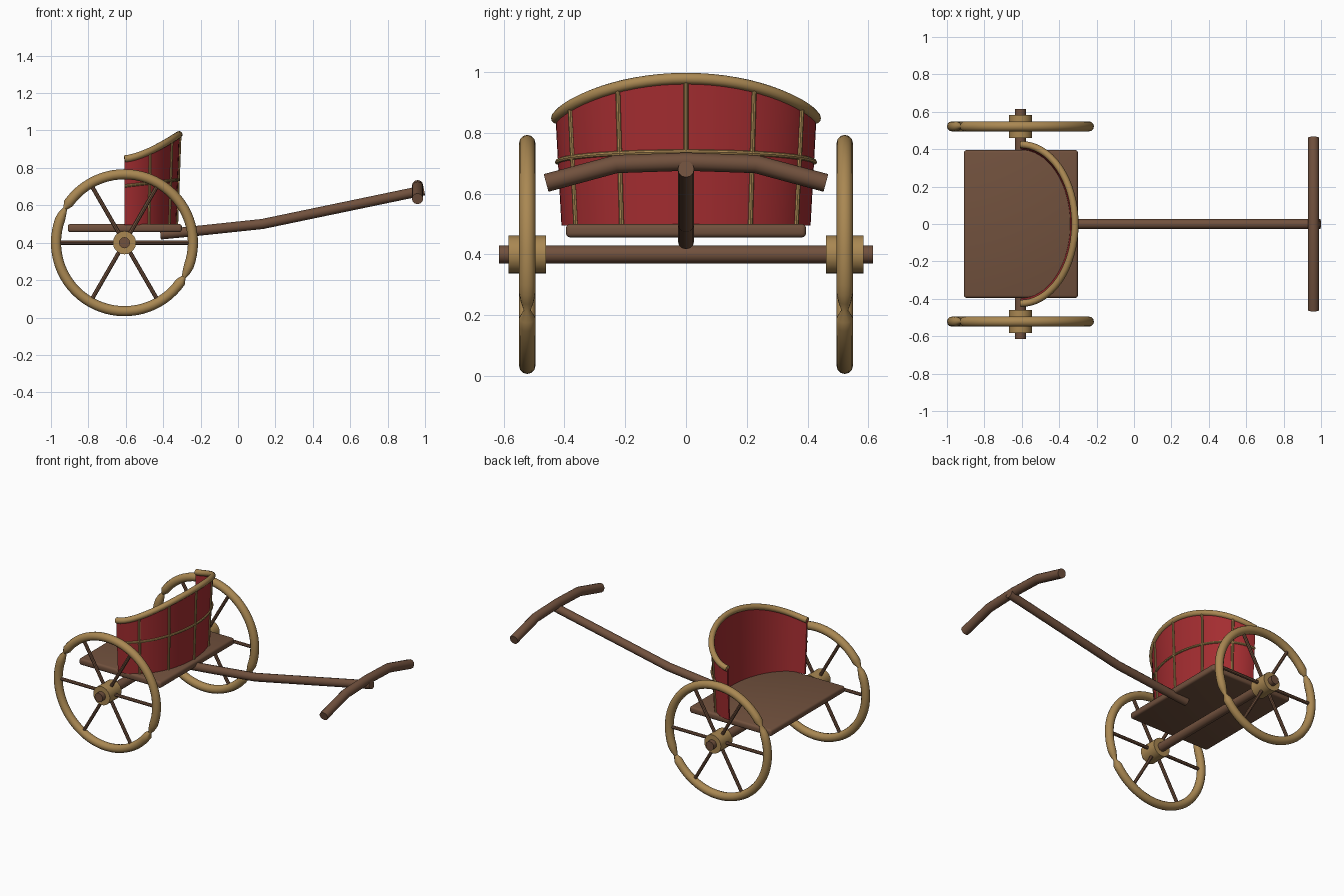
import bpy, bmesh, math
from mathutils import Vector

if "Cube" in bpy.data.objects:
    bpy.data.objects.remove(bpy.data.objects["Cube"])


def material(name, rgb):
    m = bpy.data.materials.new(name)
    m.diffuse_color = (*rgb, 1)
    m.use_nodes = True
    m.node_tree.nodes["Principled BSDF"].inputs["Base Color"].default_value = m.diffuse_color
    return m


WOOD = material("brown wood", (0.165, 0.082, 0.047))
GOLD = material("golden wood", (0.40, 0.245, 0.085))
RED = material("red panel", (0.37, 0.026, 0.030))


def finish(name, bm, mat, angle=40):
    bmesh.ops.recalc_face_normals(bm, faces=bm.faces[:])
    me = bpy.data.meshes.new(name)
    bm.to_mesh(me)
    bm.free()
    me.materials.append(mat)
    ob = bpy.data.objects.new(name, me)
    bpy.context.collection.objects.link(ob)
    bpy.ops.object.select_all(action='DESELECT')
    ob.select_set(True)
    bpy.context.view_layer.objects.active = ob
    bpy.ops.object.shade_smooth_by_angle(angle=math.radians(angle))
    return ob


def tube(name, pts, radius, mat, up=(0, 0, 1), sides=12, closed=False):
    """Round bar swept along pts; radius is a number or one value per point."""
    pts, up, n = [Vector(p) for p in pts], Vector(up), len(pts)
    radii = radius if isinstance(radius, list) else [radius] * n
    bm = bmesh.new()
    rings = []
    for i, p in enumerate(pts):
        a = pts[i - 1] if closed or i else p
        b = pts[(i + 1) % n] if closed or i < n - 1 else p
        t = (b - a).normalized()
        u = t.cross(up).normalized()
        v = u.cross(t)
        angles = [2 * math.pi * k / sides for k in range(sides)]
        rings.append([bm.verts.new(p + radii[i] * (u * math.cos(s) + v * math.sin(s)))
                      for s in angles])
    for i in range(n if closed else n - 1):
        r, q = rings[i], rings[(i + 1) % n]
        for k in range(sides):
            j = (k + 1) % sides
            bm.faces.new((r[k], r[j], q[j], q[k]))
    if not closed:
        bm.faces.new(rings[0])
        bm.faces.new(rings[-1])
    return finish(name, bm, mat)


AX, AZ = -0.607, 0.40          # axle position

# Axle and wheels
tube("axle", [(AX, -0.615, AZ), (AX, 0.615, AZ)], 0.03, WOOD)
for side, label in ((-1, "near"), (1, "far")):
    y = 0.522 * side
    tube(label + "_hub", [(AX, y - 0.062, AZ), (AX, y + 0.062, AZ)], 0.062, GOLD, sides=20)
    # bent rim, pinched at its two joints
    steps, pts, radii = 72, [], []
    for i in range(steps):
        a = 2 * math.pi * i / steps
        pts.append((AX + 0.366 * math.cos(a), y, AZ + 0.366 * math.sin(a)))
        gap = abs((math.degrees(a) - 151 + 90) % 180 - 90)
        radii.append(0.027 * min(1, 0.3 + gap / 8))
    tube(label + "_rim", pts, radii, GOLD, up=(0, 1, 0), closed=True)
    for k in range(6):
        a = math.radians(60 * k)
        c, s = math.cos(a), math.sin(a)
        tube(f"{label}_spoke_{k + 1}",
             [(AX + r * c, y, AZ + r * s) for r in (0.04, 0.36)],
             0.011, WOOD, up=(0, 1, 0), sides=8)

# Floor board with rounded edges
bm = bmesh.new()
bmesh.ops.create_cube(bm, size=1)
for v in bm.verts:
    v.co = (-0.605 + 0.61 * v.co.x, 0.79 * v.co.y, 0.478 + 0.044 * v.co.z)
bmesh.ops.bevel(bm, geom=bm.edges[:], offset=0.014, segments=3, profile=0.5, affect='EDGES')
finish("floor_board", bm, WOOD)

# Draught pole and yoke
tube("pole", [(-0.415, 0, 0.444), (-0.24, 0, 0.461), (0.13, 0, 0.50), (0.995, 0, 0.68)],
     0.027, WOOD, up=(0, 1, 0))
tube("yoke", [(0.96, -0.46, 0.635), (0.96, -0.23, 0.697), (0.96, 0, 0.705),
              (0.96, 0.23, 0.697), (0.96, 0.46, 0.635)], 0.03, WOOD, up=(1, 0, 0))


# Curved front wall: half ellipse in plan, flaring upward, highest at the middle
def top_z(t):
    return 0.848 + 0.130 * max(0, math.cos(t)) ** 1.5


def wall(t, z, out=0.0):
    flare = 0.955 + 0.045 * (z - 0.5) / 0.35
    return Vector((AX + (0.287 * flare + out) * math.cos(t),
                   (0.425 * flare + out) * math.sin(t), z))


ARC = [math.radians(-90 + 180 * i / 32) for i in range(33)]

bm = bmesh.new()
cols = []
for t in ARC:
    corners = []
    for out in (0.004, -0.008):
        corners += [wall(t, 0.495, out), wall(t, top_z(t), out)]
    cols.append([bm.verts.new(corners[k]) for k in (0, 1, 3, 2)])
for a, b in zip(cols, cols[1:]):
    for k in range(4):
        j = (k + 1) % 4
        bm.faces.new((a[k], a[j], b[j], b[k]))
bm.faces.new(cols[0])
bm.faces.new(cols[-1])
finish("front_wall", bm, RED)

# Top rail, mid band and upright ribs
tube("top_rail", [wall(t, top_z(t)) for t in ARC], 0.019, GOLD)
tube("mid_band", [wall(t, 0.703 + 0.034 * math.cos(t), 0.006) for t in ARC], 0.008, GOLD, sides=8)
for k, deg in enumerate((-62, -31, 0, 31, 62)):
    t = math.radians(deg)
    tube(f"rib_{k + 1}", [wall(t, 0.5, 0.005), wall(t, top_z(t), 0.005)],
         0.008, GOLD, up=(0, 1, 0), sides=8)
